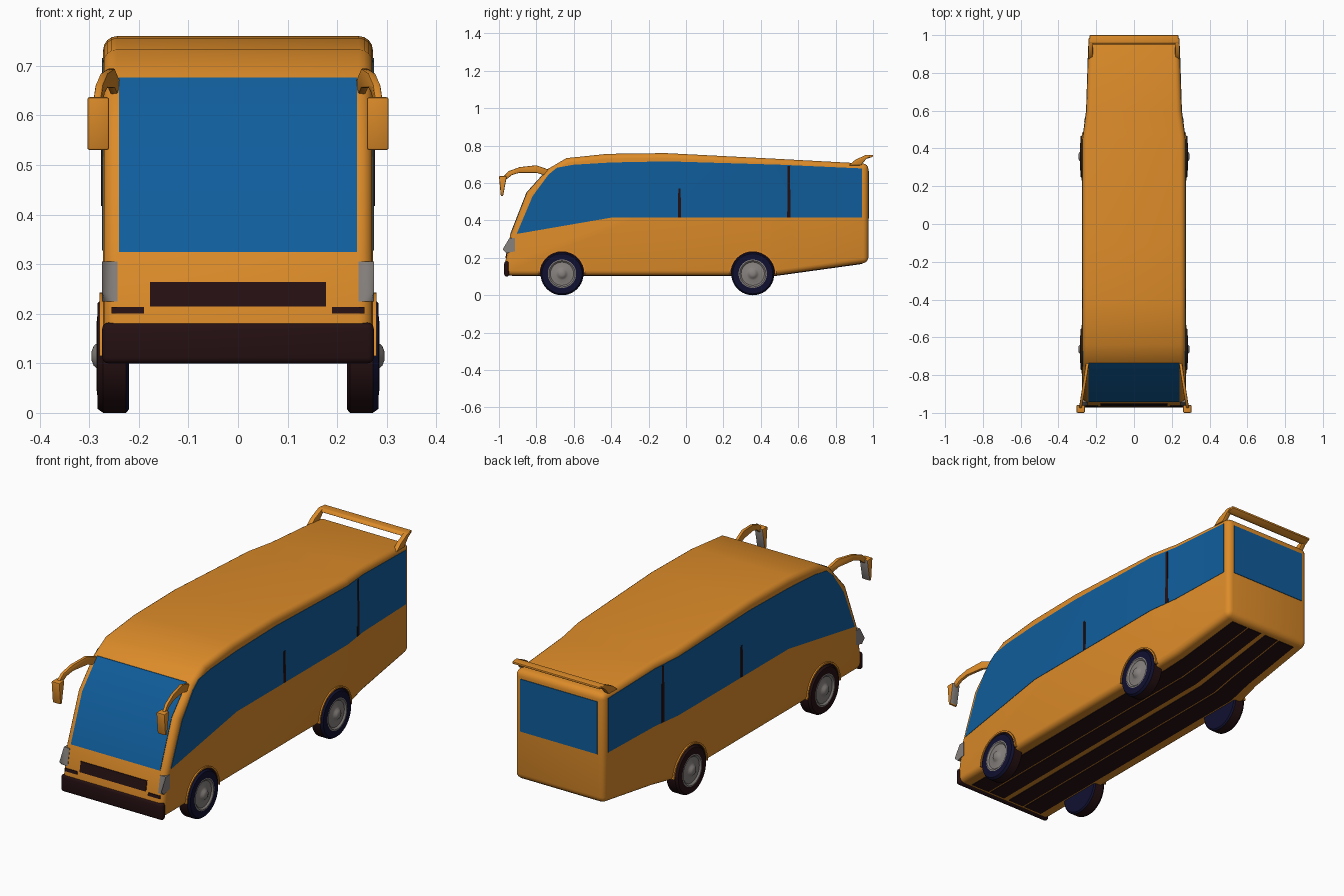
import bpy, bmesh, math
from mathutils import Vector

if "Cube" in bpy.data.objects:
    bpy.data.objects.remove(bpy.data.objects["Cube"])

def material(name, rgb):
    m = bpy.data.materials.new(name)
    m.diffuse_color = (*rgb, 1)
    m.use_nodes = True
    m.node_tree.nodes["Principled BSDF"].inputs["Base Color"].default_value = m.diffuse_color
    return m

ORANGE = material("orange paint", (0.72, 0.26, 0.022))
BLUE = material("blue glass", (0.005, 0.11, 0.33))
DARK = material("dark trim", (0.018, 0.005, 0.006))
NAVY = material("tyre navy", (0.005, 0.005, 0.03))
GREY = material("metal grey", (0.24, 0.22, 0.21))

HALF = 0.272
WIDTHS = [(-2, HALF), (0.45, HALF), (0.6, 0.252), (0.975, 0.24), (2, 0.24)]
# Front of the side profile, bottom to top, as (y, z)
FRONT = [(-0.966, 0.105), (-0.966, 0.18), (-0.955, 0.24), (-0.94, 0.32),
         (-0.85, 0.55), (-0.735, 0.677), (-0.64, 0.733)]
ROOF = [(-0.42, 0.756), (-0.11, 0.76), (0.475, 0.73), (0.975, 0.703)]
FLOOR = [(0.975, 0.175), (0.47, 0.105)]

def interp(table, t):
    for (a, fa), (b, fb) in zip(table, table[1:]):
        if a <= t <= b and b > a:
            return fa + (fb - fa) * (t - a) / (b - a)
    return table[-1][1]

def front_y(z):
    return interp([(p[1], p[0]) for p in FRONT], z)

def finish(obj, mats, paint=None, bevel=0, segs=3, mirror=False, angle=32):
    for m in mats:
        obj.data.materials.append(m)
    if mirror:
        obj.modifiers.new("mirror", 'MIRROR')
    if bevel:
        b = obj.modifiers.new("bevel", 'BEVEL')
        b.width, b.segments = bevel, segs
        b.limit_method, b.angle_limit = 'ANGLE', math.radians(40)
    bpy.ops.object.select_all(action='DESELECT')
    obj.select_set(True)
    bpy.context.view_layer.objects.active = obj
    bpy.ops.object.convert(target='MESH')
    if paint:
        for p in obj.data.polygons:
            p.material_index = paint(p)
    bpy.ops.object.shade_smooth_by_angle(angle=math.radians(angle))
    return obj

def new_object(name, bm):
    bmesh.ops.recalc_face_normals(bm, faces=bm.faces)
    me = bpy.data.meshes.new(name)
    bm.to_mesh(me)
    bm.free()
    obj = bpy.data.objects.new(name, me)
    bpy.context.collection.objects.link(obj)
    return obj

def prism(name, pts, x0, x1, mat, shear=None, corner=0, **kw):
    """Side outline (y, z) extruded along x, following the tapered tail."""
    bm = bmesh.new()
    a = [bm.verts.new((x0, y, z)) for y, z in pts]
    b = [bm.verts.new((x1, y, z)) for y, z in pts]
    bm.faces.new(a)
    bm.faces.new(b[::-1])
    n = len(pts)
    for i in range(n):
        j = (i + 1) % n
        bm.faces.new((a[i], a[j], b[j], b[i]))
    for cut in (0.45, 0.6):
        bmesh.ops.bisect_plane(bm, geom=bm.verts[:] + bm.edges[:] + bm.faces[:],
                               plane_co=(0, cut, 0), plane_no=(0, 1, 0))
    for v in bm.verts:
        v.co.x *= interp(WIDTHS, v.co.y) / HALF
        if shear:
            v.co.x += shear(v.co.y)
    if corner:
        es = [e for e in bm.edges if all(v.co.x > x1 - 1e-4 and v.co.y < -0.925 for v in e.verts)]
        bmesh.ops.bevel(bm, geom=es, offset=corner, segments=4, profile=0.5, affect='EDGES')
    mats = mat if isinstance(mat, list) else [mat]
    return finish(new_object(name, bm), mats, **kw)

def front_plate(name, z0, z1, x0, x1, mat, out=0.003, **kw):
    """Thin plate that follows the front of the body."""
    zs = [z0] + [z for _, z in FRONT if z0 < z < z1] + [z1]
    pts = [(front_y(z) - out, z) for z in zs]
    pts += [(front_y(z) + 0.004, z) for z in reversed(zs)]
    return prism(name, pts, x0, x1, mat, **kw)

def lathe(name, prof, centre, side, mats, paint=None):
    """Spin an (x, radius) outline round the axle."""
    bm = bmesh.new()
    vs = [bm.verts.new((x, r, 0)) for x, r in prof]
    es = [bm.edges.new(p) for p in zip(vs, vs[1:])]
    bmesh.ops.spin(bm, geom=vs + es, cent=(0, 0, 0), axis=(1, 0, 0),
                   angle=2 * math.pi, steps=40)
    bmesh.ops.remove_doubles(bm, verts=bm.verts[:], dist=1e-5)
    for v in bm.verts:
        v.co = Vector((v.co.x * side, v.co.y, v.co.z)) + Vector(centre)
    return finish(new_object(name, bm), mats, paint)

# Body shell
prism("body", FRONT + ROOF + FLOOR, -HALF, HALF, ORANGE, bevel=0.028, segs=4)

# Windows
front_plate("windshield", 0.325, 0.677, -0.24, 0.24, BLUE)
side_glass = [(-0.905, 0.328), (-0.4, 0.415), (0.942, 0.415), (0.942, 0.678), (0.5, 0.698),
              (-0.1, 0.716), (-0.4, 0.71), (-0.6, 0.698), (-0.69, 0.682), (-0.735, 0.645), (-0.82, 0.53)]
prism("side_window", side_glass, HALF - 0.004, HALF + 0.002, BLUE, mirror=True)
prism("rear_window", [(0.97, 0.41), (0.978, 0.41), (0.978, 0.665), (0.97, 0.665)],
      -0.235, 0.235, BLUE)
for y, top in ((-0.035, 0.57), (0.55, 0.69)):
    prism("window_pillar", [(y - 0.009, 0.417), (y + 0.009, 0.417), (y + 0.006, top), (y - 0.006, top)],
          HALF - 0.002, HALF + 0.004, DARK, mirror=True)

# Front details
prism("front_bumper", [(-0.972, 0.1), (-0.972, 0.182), (-0.945, 0.182), (-0.945, 0.1)],
      -HALF - 0.002, HALF + 0.002, DARK, bevel=0.012)
front_plate("grille", 0.215, 0.264, -0.178, 0.178, DARK)
front_plate("fog_light_slot", 0.2, 0.214, 0.19, 0.255, DARK, mirror=True)
zs = (0.225, 0.24, 0.305)
prism("headlight", [(front_y(z) - 0.002, z) for z in zs] + [(-0.915, 0.305), (-0.915, 0.235)],
      0.243, HALF + 0.002, GREY, corner=0.024, mirror=True)

# Underside panels
for x0, x1, name in ((0.015, 0.1, "inner_floor_panel"), (0.11, 0.21, "outer_floor_panel")):
    prism(name, [(-0.93, 0.108), (-0.93, 0.102), (0.47, 0.102), (0.94, 0.167), (0.94, 0.173), (0.47, 0.108)],
          x0, x1, DARK, mirror=True)

# Wheels and arches
def arc(yc, r, n=16):
    return [(yc + r * math.cos(math.pi * i / n), 0.115 + r * math.sin(math.pi * i / n))
            for i in range(n + 1)]

TYRE = [(0.22, 0), (0.22, 0.108), (0.226, 0.115), (0.272, 0.115), (0.283, 0.107), (0.284, 0.076), (0.27, 0.07)]
RIM = [(0.272, 0.08), (0.284, 0.076), (0.285, 0.07), (0.278, 0.062), (0.281, 0.034), (0.284, 0.026),
       (0.291, 0.02), (0.295, 0.01), (0.295, 0)]
for yc, tag in ((-0.663, "front"), (0.357, "rear")):
    prism(tag + "_wheel_well", arc(yc, 0.122), 0.2, HALF + 0.002, DARK, mirror=True)
    prism(tag + "_arch_lip", arc(yc, 0.128) + arc(yc, 0.12)[::-1], 0.25, HALF + 0.007,
          ORANGE, mirror=True)
    for side in (-1, 1):
        c = (0, yc, 0.115)
        lathe(tag + "_tyre", TYRE, c, side, [DARK, NAVY],
              lambda p: int(p.normal.x * p.center.x > 0 and abs(p.normal.x) > 0.5))
        lathe(tag + "_rim", RIM, c, side, [GREY])

# Mirrors on curved arms
arm = [(-0.735, 0.672), (-0.80, 0.695), (-0.89, 0.685), (-0.95, 0.663), (-0.99, 0.62),
       (-0.96, 0.62), (-0.93, 0.643), (-0.89, 0.655), (-0.8, 0.655), (-0.735, 0.635)]
prism("mirror_arm", arm, 0.238, 0.254, ORANGE, mirror=True, bevel=0.004, segs=2,
      shear=lambda y: max(0, -0.74 - y) * 0.16)
prism("side_mirror", [(-1.0, 0.637), (-0.958, 0.637), (-0.978, 0.53), (-0.99, 0.53)],
      0.26, 0.304, [ORANGE, GREY], mirror=True, bevel=0.005, segs=2,
      paint=lambda p: int(p.normal.y > 0.9))

# Rear spoiler
prism("spoiler_leg", [(0.87, 0.695), (0.905, 0.724), (0.96, 0.75), (0.985, 0.75), (0.985, 0.74),
                      (0.965, 0.73), (0.935, 0.695)], 0.245, 0.272, ORANGE, mirror=True, bevel=0.004, segs=2)
prism("spoiler_bar", [(0.948, 0.738), (0.96, 0.751), (1.0, 0.751), (1.0, 0.741), (0.968, 0.73)],
      -0.266, 0.266, ORANGE, bevel=0.003, segs=2)
